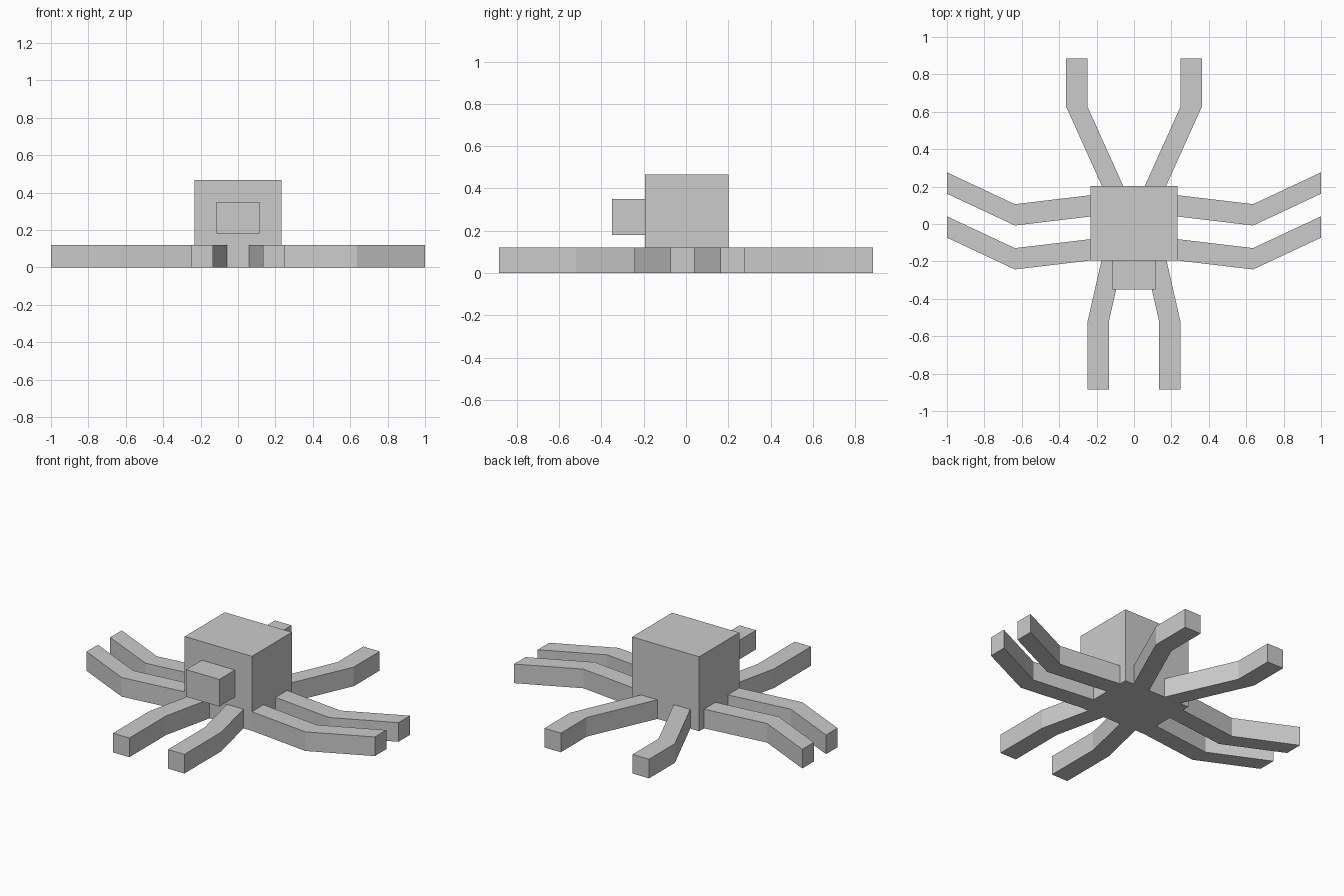
import bpy
import bmesh
from mathutils import Vector

cube = bpy.data.objects.get("Cube")
if cube:
    bpy.data.objects.remove(cube, do_unlink=True)

# One plain grey for everything
grey = bpy.data.materials.new("plain_grey")
grey.use_nodes = True
colour = (0.6, 0.6, 0.6, 1.0)
grey.diffuse_color = colour
grey.node_tree.nodes["Principled BSDF"].inputs["Base Color"].default_value = colour


def prism(name, outline, z0, z1):
    """Extrude a flat outline upwards from z0 to z1."""
    bm = bmesh.new()
    base = bm.faces.new([bm.verts.new((x, y, z0)) for x, y in outline])
    top = bmesh.ops.extrude_face_region(bm, geom=[base], use_keep_orig=True)
    verts = [g for g in top["geom"] if isinstance(g, bmesh.types.BMVert)]
    bmesh.ops.translate(bm, verts=verts, vec=Vector((0, 0, z1 - z0)))
    bmesh.ops.recalc_face_normals(bm, faces=bm.faces)
    mesh = bpy.data.meshes.new(name)
    bm.to_mesh(mesh)
    bm.free()
    mesh.materials.append(grey)
    obj = bpy.data.objects.new(name, mesh)
    bpy.context.collection.objects.link(obj)
    return obj


def box(name, x, y0, y1, z0, z1):
    return prism(name, [(-x, y0), (x, y0), (x, y1), (-x, y1)], z0, z1)


def leg_pair(name, path, offset):
    """Bent leg: a path swept sideways by offset, on both sides."""
    dx, dy = offset
    outline = path + [(x + dx, y + dy) for x, y in reversed(path)]
    for side, s in (("left", 1), ("right", -1)):
        prism(f"{name}_{side}", [(s * x, y) for x, y in outline], 0, LEG_HEIGHT)


LEG_HEIGHT = 0.12
LEG_WIDTH = 0.114

# Body and head
box("body", 0.233, -0.195, 0.202, 0, 0.467)
box("head", 0.115, -0.35, -0.195, 0.18, 0.35)

# Side legs: same bend, two positions along the body
for name, y in (("front_side_leg", -0.195), ("back_side_leg", 0.04)):
    path = [(0.233, y), (0.637, y - 0.048), (1.0, y + 0.122)]
    leg_pair(name, path, (0, LEG_WIDTH))

# Legs pointing forwards and backwards
leg_pair("front_leg", [(0.06, -0.195), (0.134, -0.52), (0.134, -0.885)], (LEG_WIDTH, 0))
leg_pair("back_leg", [(0.057, 0.202), (0.249, 0.628), (0.249, 0.885)], (LEG_WIDTH, 0))
